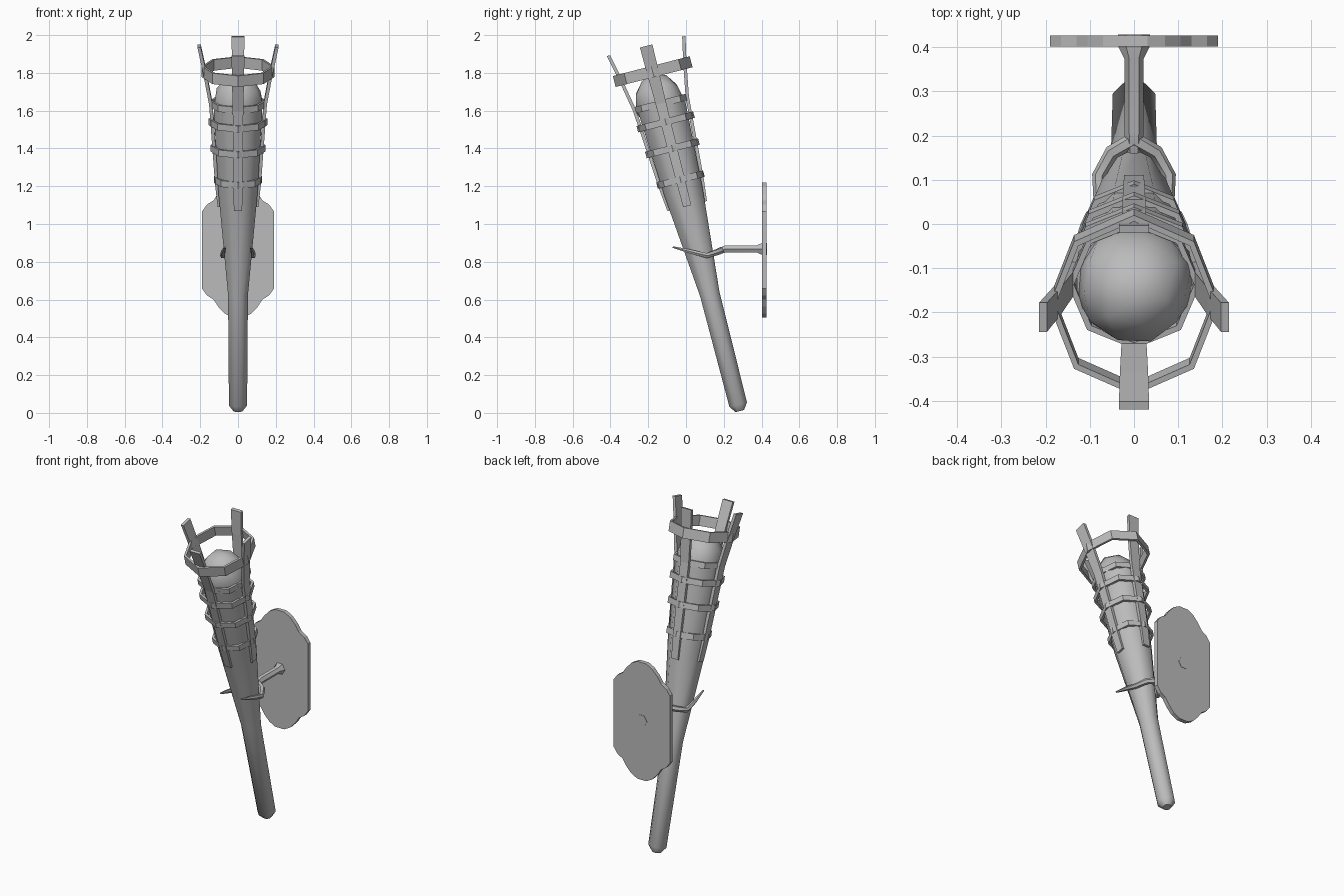
import bpy, bmesh, math, random
from mathutils import Matrix, Vector

cube = bpy.data.objects.get("Cube")
if cube:
    bpy.data.objects.remove(cube)

grey = bpy.data.materials.new("plain grey")
grey.use_nodes = True
grey.diffuse_color = (0.5, 0.5, 0.5, 1)
grey.node_tree.nodes["Principled BSDF"].inputs["Base Color"].default_value = (0.5, 0.5, 0.5, 1)

# Leaning frame of the torch: local z runs along its axis
LEAN = Matrix.Translation((0, 0.285, 0.01)) @ Matrix.Rotation(math.radians(14.4), 4, "X")


def finish(bm, name, matrix=None, smooth=None):
    bmesh.ops.recalc_face_normals(bm, faces=bm.faces)
    if matrix:
        bm.transform(matrix)
    mesh = bpy.data.meshes.new(name)
    bm.to_mesh(mesh)
    bm.free()
    mesh.materials.append(grey)
    obj = bpy.data.objects.new(name, mesh)
    bpy.context.collection.objects.link(obj)
    if smooth:
        bpy.ops.object.select_all(action="DESELECT")
        obj.select_set(True)
        bpy.context.view_layer.objects.active = obj
        bpy.ops.object.shade_smooth_by_angle(angle=math.radians(smooth))
    return obj


def loft(name, rings, matrix=None, closed=False, smooth=None):
    """Skin a row of point rings; either cap the ends or join them."""
    bm = bmesh.new()
    rows = [[bm.verts.new(p) for p in ring] for ring in rings]
    n = len(rows[0])
    pairs = list(zip(rows, rows[1:]))
    if closed:
        pairs.append((rows[-1], rows[0]))
    else:
        bm.faces.new(rows[0])
        bm.faces.new(rows[-1])
    for a, b in pairs:
        for i in range(n):
            j = (i + 1) % n
            bm.faces.new((a[i], a[j], b[j], b[i]))
    return finish(bm, name, matrix, smooth)


def circle(rx, ry, z, n=8, turn=0.0):
    return [Vector((rx * math.cos(turn + math.tau * i / n),
                    ry * math.sin(turn + math.tau * i / n), z)) for i in range(n)]


def tube(name, path, n=6):
    """Tapered tube through (point, radius) pairs."""
    pts = [Vector(p) for p, r in path]
    rings = []
    for i, (p, r) in enumerate(path):
        d = pts[min(i + 1, len(pts) - 1)] - pts[max(i - 1, 0)]
        side = d.cross(Vector((0, 0, 1))).normalized()
        up = side.cross(d).normalized()
        rings.append([pts[i] + (side * c.x + up * c.y) for c in circle(r, r, 0, n)])
    return loft(name, rings, smooth=50)


# Tapered handle
profile = [(0.0, 0.025), (0.035, 0.052), (0.64, 0.057), (1.2, 0.112), (1.68, 0.14)]
loft("torch_handle", [circle(r, r, t, turn=math.pi / 8) for t, r in profile],
     LEAN, smooth=50)

# Crumpled fuel head
random.seed(4)
bm = bmesh.new()
bmesh.ops.create_icosphere(bm, subdivisions=2, radius=1)
for v in bm.verts:
    v.co *= random.uniform(0.92, 1.04)
    v.co = Vector((v.co.x * 0.135, v.co.y * 0.135, v.co.z * 0.18 + 1.67))
finish(bm, "fuel_head", LEAN, smooth=60)


def band(name, rx, ry, t, height, thick):
    h = height / 2
    loft(name, [circle(rx, ry, t - h), circle(rx, ry, t + h),
                circle(rx - thick, ry - thick, t + h),
                circle(rx - thick, ry - thick, t - h)], LEAN, closed=True)


# Basket ring and binding bands
band("basket_ring", 0.192, 0.21, 1.855, 0.06, 0.014)
for i, (t, r) in enumerate([(1.265, 0.128), (1.436, 0.145), (1.58, 0.155), (1.68, 0.15)]):
    band(f"binding_band_{i + 1}", r, r, t, 0.035, 0.014)

# Four flared straps
strap = [(1.12, 0.108, 0.022), (1.25, 0.122, 0.024), (1.68, 0.153, 0.028),
         (1.85, 0.184, 0.032), (1.995, 0.215, 0.034)]
for i, name in enumerate(["left", "back", "right", "front"]):
    rings = [[Vector((r, -w, t)), Vector((r, w, t)),
              Vector((r - 0.018, w, t)), Vector((r - 0.018, -w, t))] for t, r, w in strap]
    loft(f"{name}_strap", rings, LEAN @ Matrix.Rotation(i * math.pi / 2, 4, "Z"))

# Wall plate with stepped, rounded ends
quarter = [(0.19, 0.205), (0.165, 0.24), (0.13, 0.262), (0.105, 0.3),
           (0.07, 0.337), (0.03, 0.358)]
half = quarter + [(-x, z) for x, z in reversed(quarter)]
outline = half + [(-x, -z) for x, z in half]
loft("wall_plate", [[Vector((x, y, z + 0.8625)) for x, z in outline] for y in (0.402, 0.427)])

# Arm with flared foot, then two tapering prongs around the handle
tube("bracket_arm", [((0, 0.429, 0.868), 0.036), ((0, 0.402, 0.868), 0.036),
                     ((0, 0.375, 0.868), 0.022), ((0, 0.21, 0.868), 0.022),
                     ((0, 0.165, 0.853), 0.018)])
for s, name in ((1, "left"), (-1, "right")):
    tube(f"{name}_prong", [((0, 0.19, 0.862), 0.018), ((s * 0.05, 0.162, 0.85), 0.017),
                           ((s * 0.08, 0.11, 0.832), 0.015),
                           ((s * 0.078, 0.02, 0.855), 0.012),
                           ((s * 0.068, -0.07, 0.878), 0.005)])
